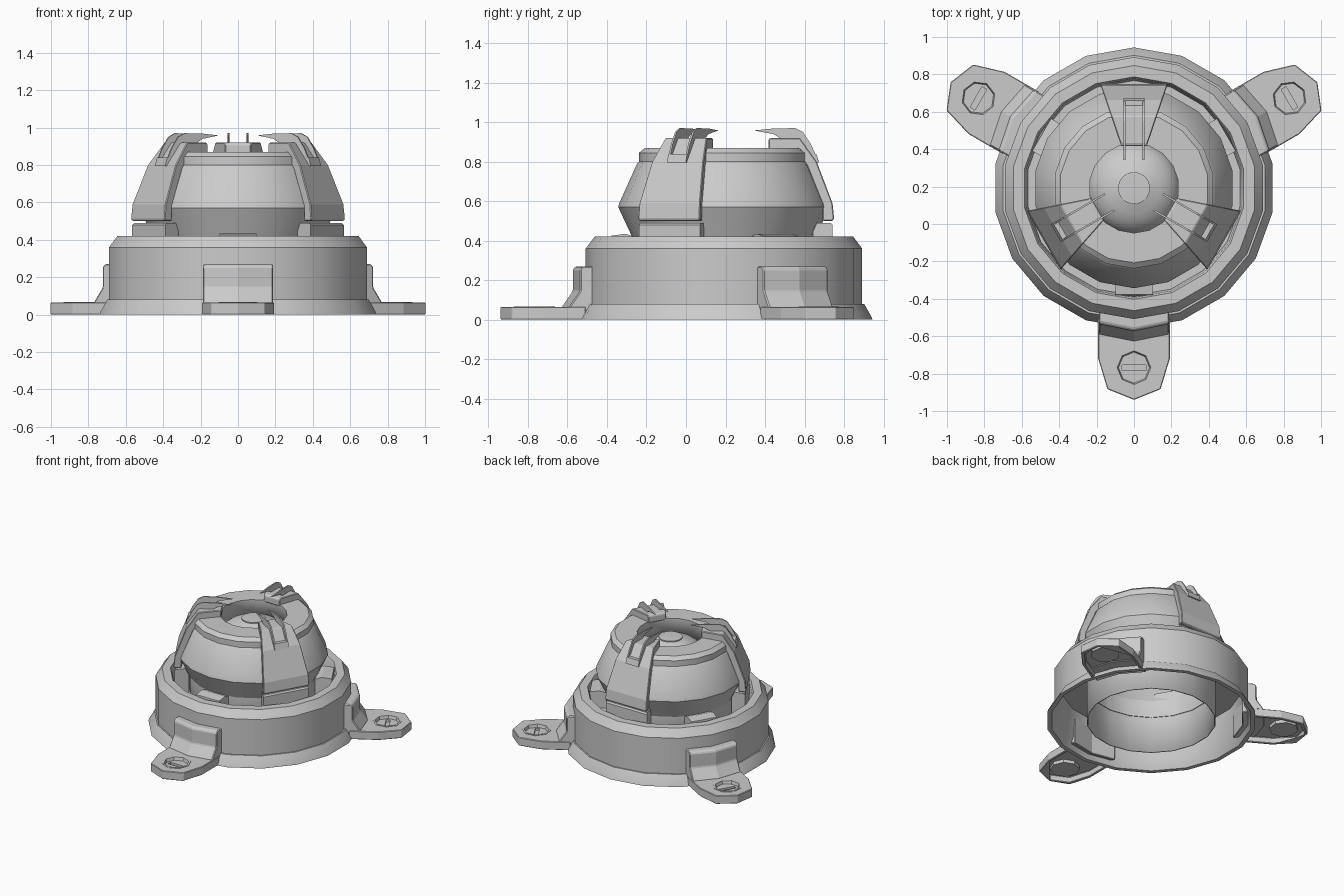
import bpy, bmesh, math
from mathutils import Matrix

cube = bpy.data.objects.get("Cube")
if cube:
    bpy.data.objects.remove(cube, do_unlink=True)

CY = 0.192                     # axis of the round body
TABS = (-90, 30, 150)          # directions of the mounting feet
CLAWS = (90, 210, 330)         # directions of the claws

grey = bpy.data.materials.new("grey_metal")
grey.use_nodes = True
grey.diffuse_color = (0.6, 0.6, 0.6, 1)
grey.node_tree.nodes["Principled BSDF"].inputs["Base Color"].default_value = (0.6, 0.6, 0.6, 1)


def finish(name, bm):
    bmesh.ops.recalc_face_normals(bm, faces=bm.faces)
    me = bpy.data.meshes.new(name)
    bm.to_mesh(me)
    bm.free()
    me.materials.append(grey)
    ob = bpy.data.objects.new(name, me)
    bpy.context.collection.objects.link(ob)
    return ob


def smooth(ob):
    bpy.ops.object.select_all(action='DESELECT')
    ob.select_set(True)
    bpy.context.view_layer.objects.active = ob
    bpy.ops.object.shade_smooth_by_angle(angle=math.radians(23))


def lathe(name, profile, sides, closed=False):
    """Turn a (radius, z) profile about z; a corner points along +x."""
    bm = bmesh.new()
    vs = [bm.verts.new((r, 0, z)) for r, z in profile]
    ends = vs[1:] + vs[:1] if closed else vs[1:]
    es = [bm.edges.new(p) for p in zip(vs, ends)]
    bmesh.ops.spin(bm, geom=vs + es, cent=(0, 0, 0), axis=(0, 0, 1),
                   angle=math.tau, steps=sides, use_duplicate=False)
    bmesh.ops.remove_doubles(bm, verts=bm.verts, dist=1e-4)
    return finish(name, bm)


def loft(name, first, second):
    """Solid between two matching outlines."""
    bm = bmesh.new()
    a = [bm.verts.new(p) for p in first]
    b = [bm.verts.new(p) for p in second]
    bm.faces.new(a)
    bm.faces.new(b)
    for i in range(len(a)):
        j = (i + 1) % len(a)
        bm.faces.new((a[i], a[j], b[j], b[i]))
    return finish(name, bm)


def slab(name, profile, lo, hi):
    """Radial (r, z) outline, with side limits given as functions of r."""
    return loft(name, [(r, lo(r), z) for r, z in profile],
                [(r, hi(r), z) for r, z in profile])


def prism(name, plan, z0, z1):
    return loft(name, [(x, y, z0) for x, y in plan], [(x, y, z1) for x, y in plan])


def cut(ob, *cutters):
    for c in cutters:
        m = ob.modifiers.new("cut", 'BOOLEAN')
        m.operation, m.solver, m.object = 'DIFFERENCE', 'EXACT', c
    bpy.context.view_layer.update()
    me = bpy.data.meshes.new_from_object(ob.evaluated_get(bpy.context.evaluated_depsgraph_get()))
    ob.modifiers.clear()
    ob.data = me
    for c in cutters:
        bpy.data.objects.remove(c, do_unlink=True)


def bend(ob, slope):
    """Fold a slab back along its middle so that it follows the ring."""
    bm = bmesh.new()
    bm.from_mesh(ob.data)
    bmesh.ops.bisect_plane(bm, geom=bm.verts[:] + bm.edges[:] + bm.faces[:],
                           plane_co=(0, 0, 0), plane_no=(0, 1, 0))
    for v in bm.verts:
        v.co.x -= slope * abs(v.co.y)
    bm.to_mesh(ob.data)
    bm.free()


def bevel(ob, width):
    m = ob.modifiers.new("soft_edges", 'BEVEL')
    m.width, m.segments, m.limit_method = width, 1, 'ANGLE'


def repeat(ob, angles):
    name = ob.name
    for i, a in enumerate(angles):
        o = ob if i == 0 else ob.copy()
        if i:
            bpy.context.collection.objects.link(o)
        o.name = f"{name}_{i + 1}"
        o.matrix_world = Matrix.Translation((0, CY, 0)) @ Matrix.Rotation(math.radians(a), 4, 'Z')


# Outer ring with flared foot and a ledge around the inner body
ring = lathe("base_ring", [(0.752, 0), (0.747, 0.015), (0.71, 0.08), (0.70, 0.08), (0.70, 0.36),
                           (0.655, 0.42), (0.595, 0.42), (0.585, 0.40), (0.575, 0.30),
                           (0.45, 0.30), (0.45, 0.285), (0.65, 0.285), (0.675, 0.08),
                           (0.72, 0)], 18, True)
smooth(ring)
repeat(ring, (90,))

# Inner body: hollow tube, bulging shell and recessed top
body = lathe("inner_body", [(0.465, 0), (0.465, 0.42), (0.535, 0.57), (0.53, 0.59), (0.44, 0.79),
                            (0.43, 0.80), (0.43, 0.845), (0.40, 0.87), (0.24, 0.87),
                            (0.24, 0.70)], 18)
shell = body.modifiers.new("thickness", 'SOLIDIFY')
shell.thickness = 0.01
smooth(body)
repeat(body, (90,))

# Dome in the recess with a small raised button
arc = [(0.245 * math.sin(t * math.pi / 16), 0.69 + 0.15 * math.cos(t * math.pi / 16))
       for t in range(8, 1, -1)]
dome = lathe("dome", arc + [(0.085, 0.832), (0.085, 0.84), (0, 0.845)], 36)
smooth(dome)
repeat(dome, (90,))


# Claws: tapered upper arm, lower block, two thin hooks and their crossbar
def taper(r):
    return 0.07 + (r - 0.23) * 0.34


arm = slab("claw_arm", [(0.55, 0.50), (0.558, 0.51), (0.55, 0.59), (0.47, 0.80), (0.42, 0.87),
                        (0.385, 0.92), (0.235, 0.92), (0.225, 0.91), (0.225, 0.86), (0.36, 0.86),
                        (0.42, 0.78), (0.50, 0.58), (0.50, 0.50)], lambda r: -taper(r), taper)
bevel(arm, 0.005)
block = slab("claw_block", [(0.55, 0.29), (0.55, 0.48), (0.54, 0.49), (0.45, 0.49), (0.45, 0.29)],
             lambda r: -taper(r), taper)
hook = [(0.15, 0.958), (0.25, 0.968), (0.36, 0.97), (0.40, 0.95), (0.44, 0.89), (0.48, 0.80),
        (0.45, 0.80), (0.38, 0.88), (0.30, 0.91), (0.25, 0.94)]
left_hook = slab("left_hook", hook, lambda r: 0.045, lambda r: 0.055)
right_hook = slab("right_hook", hook, lambda r: -0.055, lambda r: -0.045)
bar = slab("hook_crossbar", [(0.482, 0.795), (0.468, 0.84), (0.43, 0.84), (0.43, 0.795)],
           lambda r: -0.055, lambda r: 0.055)
for part in (arm, block, left_hook, right_hook, bar):
    repeat(part, CLAWS)

# Small lugs between the body and the ring
lug = slab("ledge_lug", [(0.45, 0.29), (0.45, 0.42), (0.50, 0.435), (0.57, 0.425), (0.585, 0.29)],
           lambda r: -0.10, lambda r: 0.10)
repeat(lug, TABS)

# Brackets clamped on the ring wall, folded to follow its curve
bracket = slab("foot_bracket", [(0.66, 0.27), (0.75, 0.27), (0.765, 0.255), (0.765, 0.145),
                                (0.82, 0.065), (0.82, 0.04), (0.72, 0.04), (0.66, 0.02)],
               lambda r: -0.188, lambda r: 0.188)
bend(bracket, 0.2)
bevel(bracket, 0.006)
repeat(bracket, TABS)


# Hollow feet with an eight-sided hole for the bolt
def foot_plan(inset):
    half = [(0.70, 0.192 - inset), (0.91, 0.192 - inset), (1.075, 0.142 - inset)]
    return half + [(1.132 - inset, 0)] + [(x - inset, -y) for x, y in reversed(half)]


def octagon(radius):
    return [(0.96 + radius * math.cos(i * math.pi / 4), radius * math.sin(i * math.pi / 4))
            for i in range(8)]


foot = prism("mounting_foot", foot_plan(0), 0, 0.065)
cut(foot, prism("hollow", foot_plan(0.02), -0.02, 0.045), prism("hole", octagon(0.10), -0.03, 0.1))
bevel(foot, 0.004)
repeat(foot, TABS)

# Slotted bolts sunk in the feet
bolt = lathe("bolt", [(0, 0.02), (0.105, 0.02), (0.105, 0.068), (0.09, 0.068), (0.083, 0.045),
                      (0, 0.045)], 8)
bolt.data.transform(Matrix.Translation((0.96, 0, 0)))
cut(bolt, prism("slot", [(0.945, -0.063), (0.975, -0.063), (0.975, 0.063), (0.945, 0.063)],
                0.028, 0.1))
repeat(bolt, TABS)
